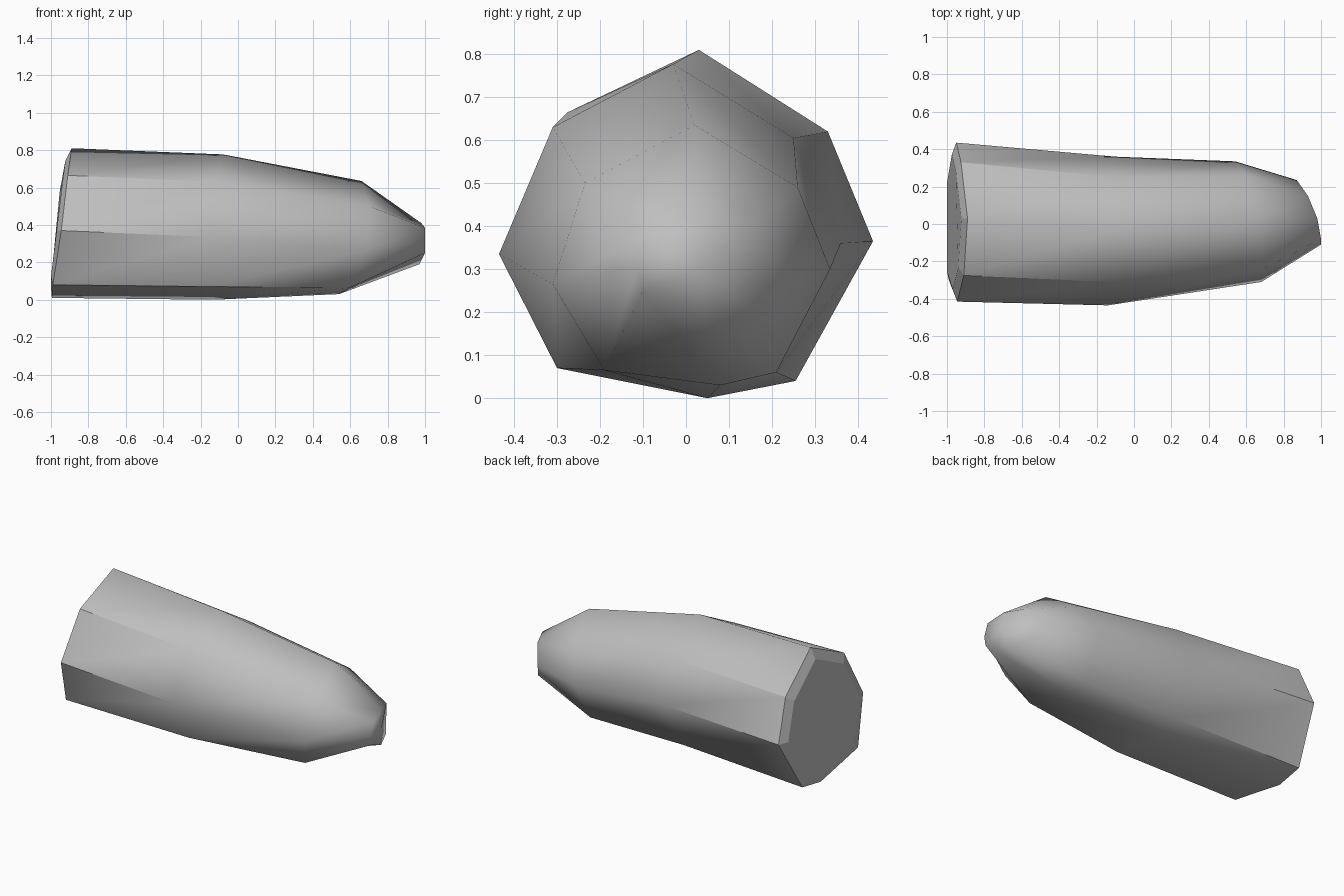
import bpy, bmesh
from mathutils import Vector

cube = bpy.data.objects.get("Cube")
if cube:
    bpy.data.objects.remove(cube, do_unlink=True)

grey = bpy.data.materials.new("neutral_grey")
grey.use_nodes = True
colour = (0.52, 0.52, 0.52, 1)
grey.diffuse_color = colour
grey.node_tree.nodes["Principled BSDF"].inputs["Base Color"].default_value = colour

# Eight-sided cross-sections from butt to nose, each starting at the top ridge
# and running down the back side and up the front side
butt = [(-.89, .03, .81), (-.925, .33, .62), (-.95, .435, .365), (-.99, .255, .04),
        (-.995, .08, .01), (-.99, -.3, .08), (-.945, -.415, .37), (-.91, -.275, .665)]
middle = [(-.08, -.03, .777), (-.1, .25, .605), (-.1, .36, .36), (-.13, .21, .06),
          (-.13, .05, 0), (-.13, -.3, .07), (-.14, -.435, .335), (-.12, -.31, .63)]
shoulder = [(.66, .02, .635), (.6, .26, .49), (.54, .335, .3), (.52, .21, .06),
            (.54, .08, .03), (.6, -.19, .065), (.68, -.31, .265), (.7, -.235, .5)]
nose = [(.98, .03, .41), (.93, .15, .4), (.87, .235, .3), (.92, .16, .2),
        (.97, .04, .19), (1, -.1, .25), (1, -.11, .31), (1, -.08, .385)]

bm = bmesh.new()
rings = [[bm.verts.new(p) for p in ring] for ring in (butt, middle, shoulder, nose)]
count = len(butt)


def bridge(a, b):
    for i in range(count):
        j = (i + 1) % count
        bm.faces.new((a[i], a[j], b[j], b[i])).smooth = True


for a, b in zip(rings, rings[1:]):
    bridge(a, b)

# Blunt nose closed around a centre point
tip = bm.verts.new((.98, .03, .3))
for i in range(count):
    bm.faces.new((rings[-1][i], rings[-1][(i + 1) % count], tip)).smooth = True

# Butt end: chamfered rim around a slightly raised flat face
centre = sum((Vector(p) for p in butt), Vector()) / count
inner = []
for p in butt:
    q = centre.lerp(Vector(p), .85)
    q.x = max(q.x - .024, -1)
    inner.append(bm.verts.new(q))
bridge(inner, rings[0])
bm.faces.new(inner).smooth = False

# Crisp rim and crisp side edges, with soft top and bottom ridges
def sharpen(v, w):
    edge = bm.edges.get((v, w))
    edge.smooth = False


for i in range(count):
    j = (i + 1) % count
    sharpen(rings[0][i], rings[0][j])
    sharpen(inner[i], inner[j])
    sharpen(inner[i], rings[0][i])
    if i not in (0, 4):
        sharpen(rings[0][i], rings[1][i])
sharpen(rings[1][5], rings[2][5])

bmesh.ops.recalc_face_normals(bm, faces=bm.faces)
mesh = bpy.data.meshes.new("tapered_body")
bm.to_mesh(mesh)
bm.free()
mesh.materials.append(grey)
body = bpy.data.objects.new("tapered_body", mesh)
bpy.context.collection.objects.link(body)
